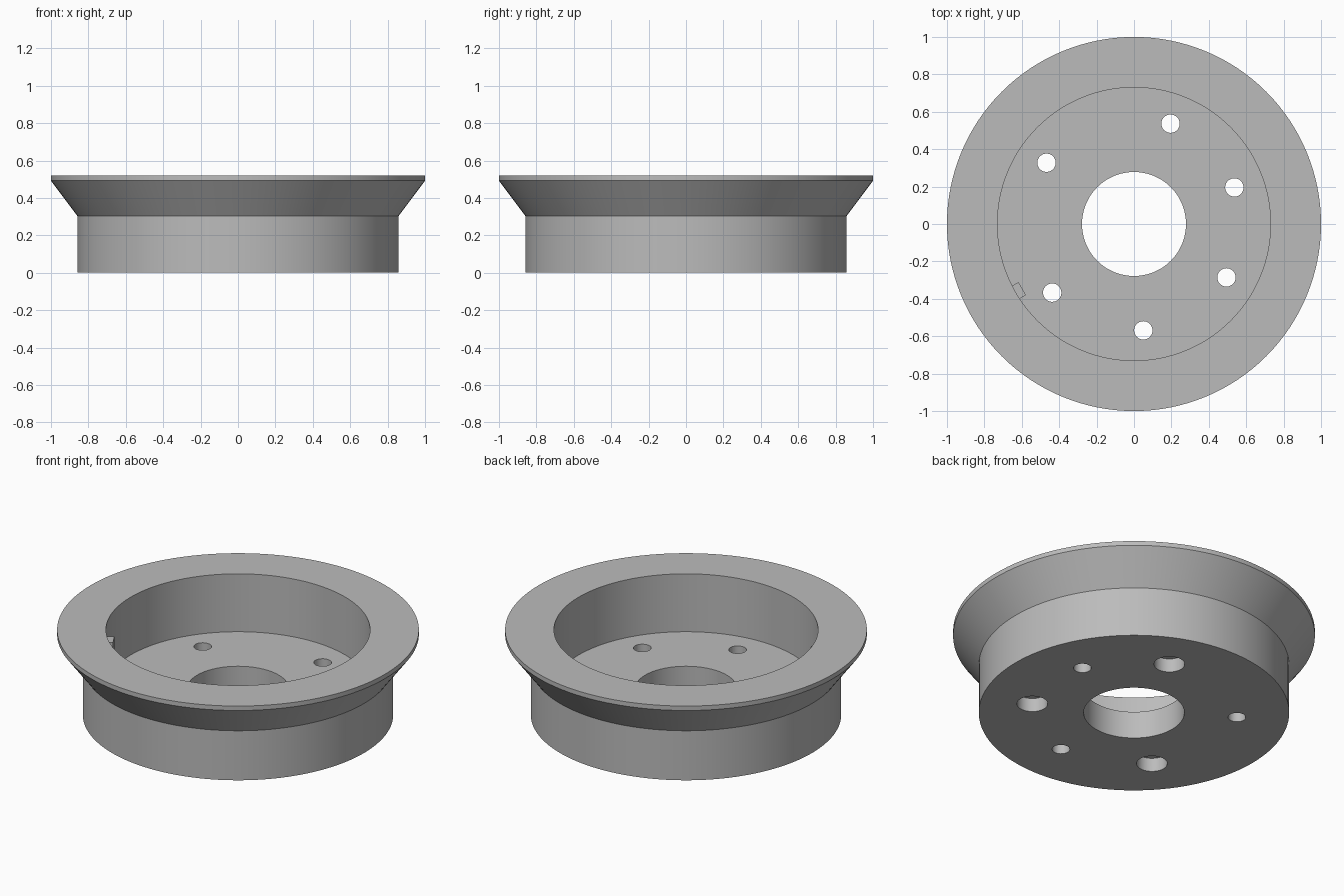
import bpy, bmesh
from math import radians, cos, sin, pi
from mathutils import Matrix

if "Cube" in bpy.data.objects:
    bpy.data.objects.remove(bpy.data.objects["Cube"])

GREY = (0.5, 0.5, 0.5, 1)
metal = bpy.data.materials.new("plain grey")
metal.use_nodes = True
metal.diffuse_color = GREY
metal.node_tree.nodes["Principled BSDF"].inputs["Base Color"].default_value = GREY

RIM_R, WELL_R, FLOOR_Z, BOLT_R = 1.0, 0.73, 0.166, 0.571


def make_object(name, bm):
    bmesh.ops.recalc_face_normals(bm, faces=bm.faces)
    mesh = bpy.data.meshes.new(name)
    bm.to_mesh(mesh)
    bm.free()
    mesh.materials.append(metal)
    obj = bpy.data.objects.new(name, mesh)
    bpy.context.collection.objects.link(obj)
    return obj


def lathe(name, profile, steps=128):
    """Revolve a closed (radius, height) profile around z."""
    bm = bmesh.new()
    verts = [bm.verts.new((r, 0, z)) for r, z in profile]
    edges = [bm.edges.new((v, verts[i - 1])) for i, v in enumerate(verts)]
    bmesh.ops.spin(bm, geom=verts + edges, cent=(0, 0, 0), axis=(0, 0, 1),
                   angle=2 * pi, steps=steps, use_merge=True)
    bmesh.ops.remove_doubles(bm, verts=bm.verts, dist=1e-5)
    return make_object(name, bm)


def add_drill(bm, angle, radius, z0, z1):
    a = radians(angle)
    place = Matrix.Translation((BOLT_R * cos(a), BOLT_R * sin(a), (z0 + z1) / 2))
    bmesh.ops.create_cone(bm, cap_ends=True, segments=48, radius1=radius,
                          radius2=radius, depth=z1 - z0, matrix=place)


def cut(target, bm):
    cutter = make_object("drill_cutter", bm)
    cutter.hide_render = True
    mod = target.modifiers.new("holes", "BOOLEAN")
    mod.operation, mod.solver, mod.object = "DIFFERENCE", "EXACT", cutter
    bpy.context.view_layer.objects.active = target
    bpy.ops.object.modifier_apply(modifier=mod.name)
    bpy.data.objects.remove(cutter)


# Flanged cup with a central bore
cup = lathe("flanged_cup", [
    (0.278, 0), (0.858, 0), (0.858, 0.302), (RIM_R, 0.492), (RIM_R, 0.519),
    (WELL_R, 0.519), (WELL_R, FLOOR_Z), (0.278, FLOOR_Z)])

# Six through holes, then counterbores under three of them
through = bmesh.new()
for angle in (20, 70, 145, 220, 275, 330):
    add_drill(through, angle, 0.049, -0.1, 0.3)
cut(cup, through)
bores = bmesh.new()
for angle in (70, 220, 330):
    add_drill(bores, angle, 0.085, -0.1, 0.083)
cut(cup, bores)

# Locating key on the well wall
key_bm = bmesh.new()
key_top = 0.43
shape = (Matrix.Rotation(radians(210), 4, "Z")
         @ Matrix.Translation((0.72, 0, (key_top + FLOOR_Z - 0.01) / 2))
         @ Matrix.Diagonal((0.06, 0.08, key_top - FLOOR_Z + 0.01, 1)))
bmesh.ops.create_cube(key_bm, size=1, matrix=shape)
make_object("locating_key", key_bm)

# Smooth round walls, crisp edges
bpy.ops.object.select_all(action="DESELECT")
cup.select_set(True)
bpy.context.view_layer.objects.active = cup
bpy.ops.object.shade_smooth_by_angle(angle=radians(25))
